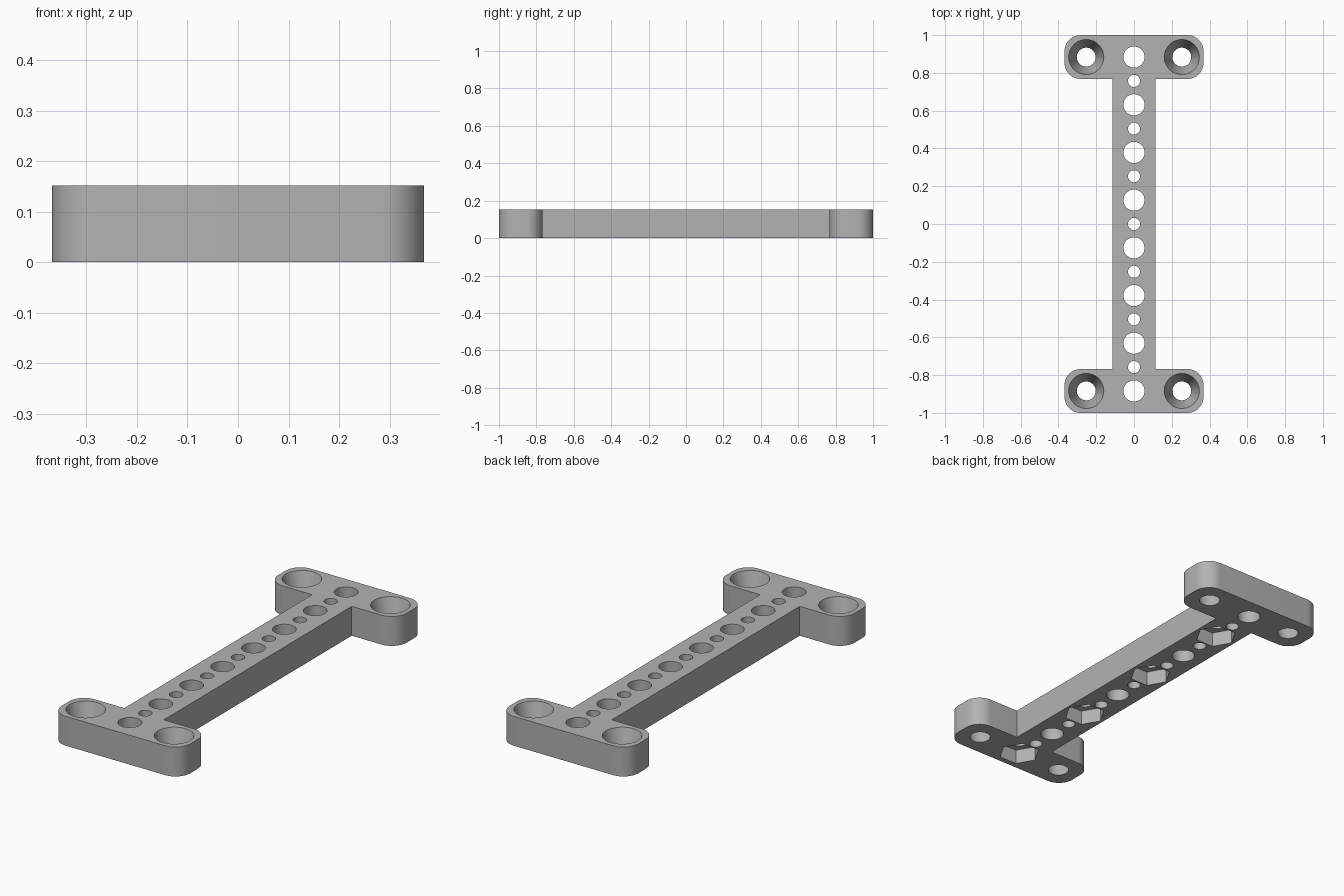
import bpy, bmesh, math
from mathutils import Matrix

cube = bpy.data.objects.get("Cube")
if cube:
    bpy.data.objects.remove(cube, do_unlink=True)

HEIGHT = 0.152
PITCH = 0.2525               # distance between large holes
END_X, END_Y = 0.368, 0.768  # half width and inner edge of the end plates
BEAM_X, CORNER = 0.113, 0.085
SCREW_X, ROW_Y = 0.253, PITCH * 3.5

grey = bpy.data.materials.new("plain_grey")
grey.use_nodes = True
grey.diffuse_color = (0.45, 0.45, 0.45, 1)
grey.node_tree.nodes["Principled BSDF"].inputs["Base Color"].default_value = grey.diffuse_color


def finish(name, bm):
    bmesh.ops.recalc_face_normals(bm, faces=bm.faces)
    mesh = bpy.data.meshes.new(name)
    bm.to_mesh(mesh)
    bm.free()
    mesh.materials.append(grey)
    obj = bpy.data.objects.new(name, mesh)
    bpy.context.collection.objects.link(obj)
    return obj


def add_plug(bm, x, y, r_bottom, r_top, z0, z1, sides=48):
    place = Matrix.Translation((x, y, (z0 + z1) / 2))
    bmesh.ops.create_cone(bm, cap_ends=True, segments=sides, radius1=r_bottom,
                          radius2=r_top, depth=z1 - z0, matrix=place)


def arc(cx, cy, start, steps=14):
    return [(cx + CORNER * math.cos(a), cy + CORNER * math.sin(a))
            for a in (start + math.pi / 2 * i / steps for i in range(steps + 1))]


# I-shaped plate: one half outline, turned half a circle for the other
half = [(BEAM_X, END_Y)]
half += arc(END_X - CORNER, END_Y + CORNER, -math.pi / 2)
half += arc(END_X - CORNER, 1 - CORNER, 0)
half += arc(-END_X + CORNER, 1 - CORNER, math.pi / 2)
half += arc(-END_X + CORNER, END_Y + CORNER, math.pi)
half += [(-BEAM_X, END_Y)]
outline = half + [(-x, -y) for x, y in half]
bm = bmesh.new()
face = bm.faces.new([bm.verts.new((x, y, 0)) for x, y in outline])
top = bmesh.ops.extrude_face_region(bm, geom=[face])["geom"]
bmesh.ops.translate(bm, vec=(0, 0, HEIGHT),
                    verts=[v for v in top if isinstance(v, bmesh.types.BMVert)])
bracket = finish("mounting_bracket", bm)

# Row of large and small through holes, and the tapered screw holes
bm = bmesh.new()
for i in range(8):
    add_plug(bm, 0, ROW_Y - PITCH * i, 0.056, 0.056, -0.1, 0.3)
for i in range(7):
    add_plug(bm, 0, PITCH * (3 - i), 0.032, 0.032, -0.1, 0.3, 32)
slope = (0.093 - 0.05) / HEIGHT
for x in (-SCREW_X, SCREW_X):
    for y in (-ROW_Y, ROW_Y):
        add_plug(bm, x, y, 0.05 - slope * 0.1, 0.093 + slope * 0.1, -0.1, HEIGHT + 0.1)
holes = finish("hole_cutter", bm)

# Hexagonal nut pockets under every second large hole
bm = bmesh.new()
for i in (1, 3, 5, 7):
    add_plug(bm, 0, ROW_Y - PITCH * i, 0.1, 0.1, -0.1, 0.076, 6)
    hexagon = bm.verts[:][-12:]
    bmesh.ops.rotate(bm, verts=hexagon, cent=(0, ROW_Y - PITCH * i, 0),
                     matrix=Matrix.Rotation(math.pi / 6, 3, "Z"))
pockets = finish("nut_pocket_cutter", bm)

# Cut, bake the result and drop the cutters
for cutter in (holes, pockets):
    mod = bracket.modifiers.new(cutter.name, "BOOLEAN")
    mod.operation, mod.solver, mod.object = "DIFFERENCE", "EXACT", cutter
    cutter.hide_render = True
bpy.context.view_layer.update()
baked = bpy.data.meshes.new_from_object(
    bracket.evaluated_get(bpy.context.evaluated_depsgraph_get()))
bracket.modifiers.clear()
bracket.data = baked
for cutter in (holes, pockets):
    bpy.data.objects.remove(cutter, do_unlink=True)

bpy.ops.object.select_all(action="DESELECT")
bracket.select_set(True)
bpy.context.view_layer.objects.active = bracket
bpy.ops.object.shade_smooth_by_angle(angle=math.radians(30))
